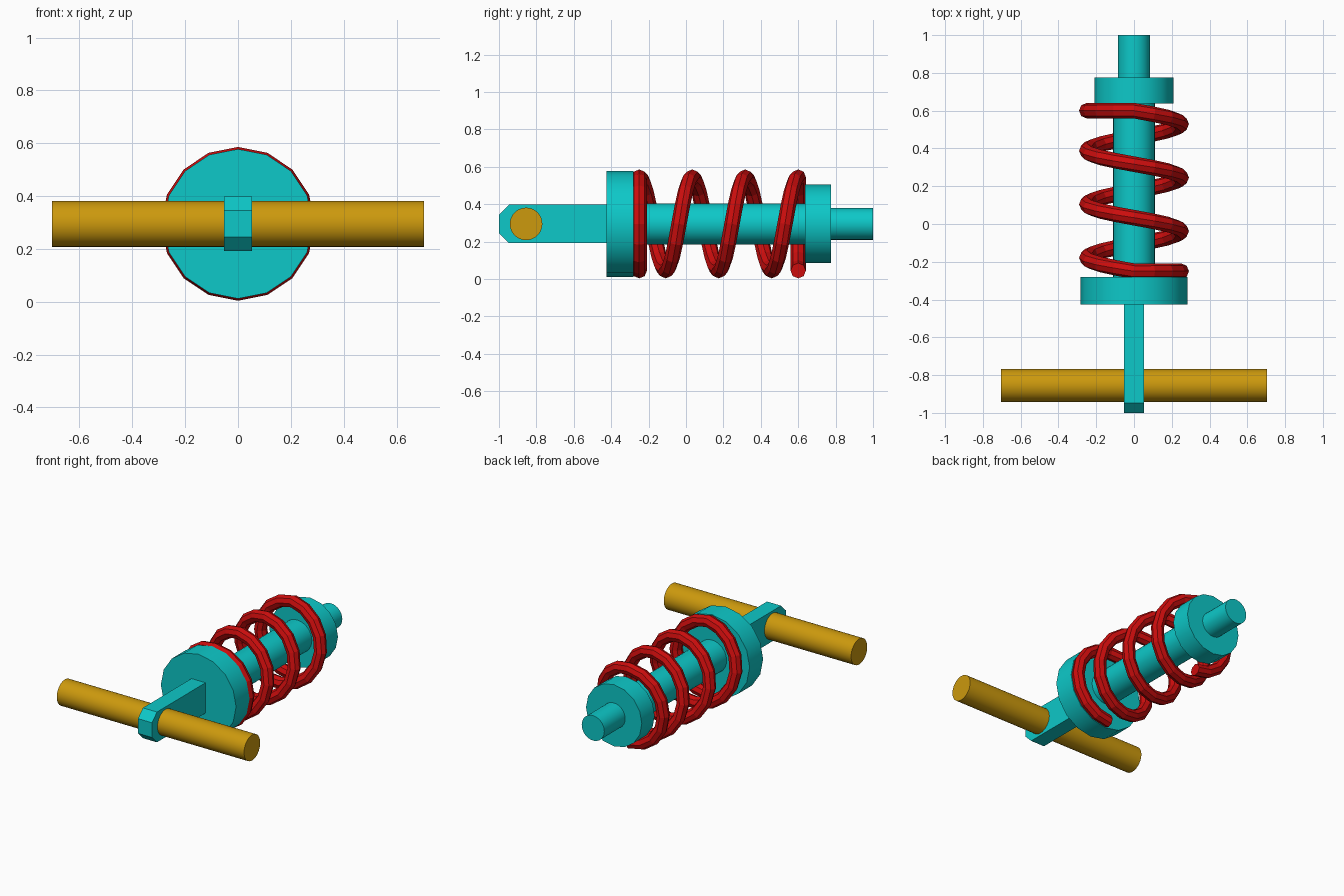
import bpy, bmesh, math
from mathutils import Vector

cube = bpy.data.objects.get("Cube")
if cube:
    bpy.data.objects.remove(cube, do_unlink=True)

AXIS_Z = 0.295


def material(name, rgb):
    mat = bpy.data.materials.new(name)
    mat.use_nodes = True
    mat.diffuse_color = (*rgb, 1)
    mat.node_tree.nodes["Principled BSDF"].inputs["Base Color"].default_value = (*rgb, 1)
    return mat


teal = material("teal", (0.004, 0.58, 0.58))
red = material("red", (0.604, 0.004, 0.004))
gold = material("gold", (0.604, 0.319, 0.004))


def cylinder(name, mat, radius, start, end, sides, axis="Y", offset=0.0):
    """Cylinder along X or Y between start and end, offset in the other direction."""
    mid = (start + end) / 2
    along_y = axis == "Y"
    bpy.ops.mesh.primitive_cylinder_add(
        vertices=sides, radius=radius, depth=end - start,
        location=(offset, mid, AXIS_Z) if along_y else (mid, offset, AXIS_Z),
        rotation=(math.pi / 2, 0, 0) if along_y else (0, math.pi / 2, 0))
    obj = bpy.context.object
    obj.name = name
    obj.data.materials.append(mat)
    bpy.ops.object.shade_smooth_by_angle(angle=math.radians(30))


def finish(name, bm, mat):
    bmesh.ops.recalc_face_normals(bm, faces=bm.faces)
    mesh = bpy.data.meshes.new(name)
    bm.to_mesh(mesh)
    bm.free()
    mesh.materials.append(mat)
    bpy.context.collection.objects.link(bpy.data.objects.new(name, mesh))


# Shaft and collars
cylinder("front_collar", teal, 0.283, -0.425, -0.28, 16)
cylinder("shaft", teal, 0.11, -0.28, 0.64, 32)
cylinder("rear_collar", teal, 0.21, 0.637, 0.775, 16)
cylinder("rear_stub", teal, 0.085, 0.775, 1.0, 32)

# Cross pin
cylinder("cross_pin", gold, 0.087, -0.705, 0.705, 32, axis="X", offset=-0.855)

# Flat tongue with chamfered tip
bm = bmesh.new()
half_w, half_h, cut = 0.053, 0.103, 0.053
outline = [(-0.425, half_h), (cut - 1, half_h), (-1, half_h - cut),
           (-1, cut - half_h), (cut - 1, -half_h), (-0.425, -half_h)]
face = bm.faces.new([bm.verts.new((-half_w, y, AXIS_Z + z)) for y, z in outline])
side = bmesh.ops.extrude_face_region(bm, geom=[face])["geom"]
bmesh.ops.translate(bm, vec=(2 * half_w, 0, 0),
                    verts=[v for v in side if isinstance(v, bmesh.types.BMVert)])
finish("tongue", bm, teal)

# Coil spring: three turns with a flat half turn at each end
COIL_R, WIRE_R, STEPS, TURNS, WIRE_SIDES = 0.25, 0.041, 16, 3, 8
SPRING_START, SPRING_END = -0.25, 0.6


def coil_point(i):
    t = 2 * math.pi * i / STEPS
    f = min(max(i / (STEPS * TURNS), 0), 1)
    y = SPRING_START + f * (SPRING_END - SPRING_START)
    return Vector((-COIL_R * math.sin(t), y, AXIS_Z + COIL_R * math.cos(t)))


bm = bmesh.new()
rings = []
for i in range(-STEPS // 2, STEPS * TURNS + STEPS // 2 + 1):
    p = coil_point(i)
    tangent = (coil_point(i + 1) - coil_point(i - 1)).normalized()
    radial = Vector((p.x, 0, p.z - AXIS_Z)).normalized()
    side = tangent.cross(radial).normalized()
    angles = [2 * math.pi * k / WIRE_SIDES for k in range(WIRE_SIDES)]
    rings.append([bm.verts.new(p + WIRE_R * (math.cos(a) * radial + math.sin(a) * side))
                  for a in angles])
for a, b in zip(rings, rings[1:]):
    for k in range(WIRE_SIDES):
        n = (k + 1) % WIRE_SIDES
        bm.faces.new((a[k], a[n], b[n], b[k]))
bm.faces.new(rings[0])
bm.faces.new(rings[-1])
finish("spring", bm, red)
